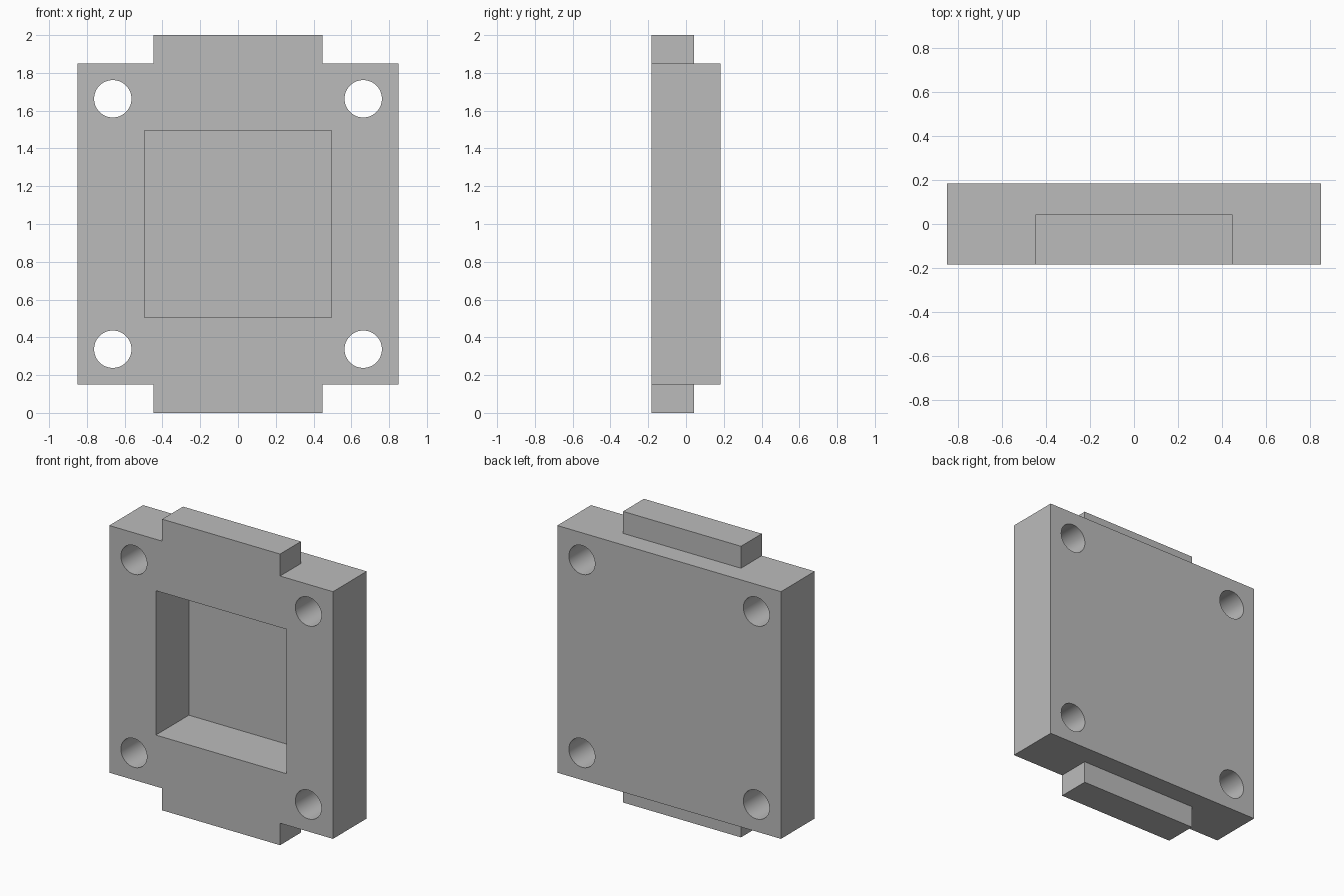
import bpy
import math

cube = bpy.data.objects.get("Cube")
if cube:
    bpy.data.objects.remove(cube, do_unlink=True)

# Main dimensions
HALF_W, HALF_D, HEIGHT = 0.85, 0.183, 2.0
TAB_HALF_W, TAB_BACK, TAB_H = 0.448, 0.043, 0.151
POCKET, POCKET_FLOOR = 0.496, 0.175
HOLE_R, HOLE_OFF = 0.099, 0.663
MID = HEIGHT / 2

grey = bpy.data.materials.new("plain_grey")
grey.use_nodes = True
grey.diffuse_color = (0.5, 0.5, 0.5, 1)
grey.node_tree.nodes["Principled BSDF"].inputs["Base Color"].default_value = (0.5, 0.5, 0.5, 1)


def box(name, lo, hi):
    """Box between two opposite corners."""
    bpy.ops.mesh.primitive_cube_add(size=1, location=[(a + b) / 2 for a, b in zip(lo, hi)])
    ob = bpy.context.object
    ob.name = name
    ob.scale = [b - a for a, b in zip(lo, hi)]
    bpy.ops.object.transform_apply(location=True, rotation=True, scale=True)
    ob.data.materials.append(grey)
    return ob


def cut(target, cutter):
    """Subtract the cutter from the target and discard it."""
    mod = target.modifiers.new("cut", 'BOOLEAN')
    mod.operation = 'DIFFERENCE'
    mod.solver = 'EXACT'
    mod.object = cutter
    bpy.context.view_layer.objects.active = target
    bpy.ops.object.modifier_apply(modifier=mod.name)
    bpy.data.objects.remove(cutter, do_unlink=True)


plate = box("mounting_plate", (-HALF_W, -HALF_D, 0), (HALF_W, HALF_D, HEIGHT))

for side in (-1, 1):
    # Step behind the top or bottom tab
    zs = sorted((MID + side * (MID - TAB_H), MID + side * (MID + 1)))
    cut(plate, box("ledge_cutter", (-2, TAB_BACK, zs[0]), (2, 1, zs[1])))
    # Corners beside the tab
    for end in (-1, 1):
        xs = sorted((end * TAB_HALF_W, end * 2))
        cut(plate, box("corner_cutter", (xs[0], -1, zs[0]), (xs[1], 1, zs[1])))

# Square pocket open to the front
cut(plate, box("pocket_cutter", (-POCKET, -1, MID - POCKET), (POCKET, POCKET_FLOOR, MID + POCKET)))

# Four through holes
for sx in (-1, 1):
    for sz in (-1, 1):
        bpy.ops.mesh.primitive_cylinder_add(
            vertices=64, radius=HOLE_R, depth=1,
            location=(sx * HOLE_OFF, 0, MID + sz * HOLE_OFF), rotation=(math.pi / 2, 0, 0))
        drill = bpy.context.object
        drill.data.materials.append(grey)
        cut(plate, drill)

# Smooth hole walls, sharp edges
bpy.ops.object.select_all(action='DESELECT')
plate.select_set(True)
bpy.context.view_layer.objects.active = plate
bpy.ops.object.shade_smooth_by_angle(angle=math.radians(30))
